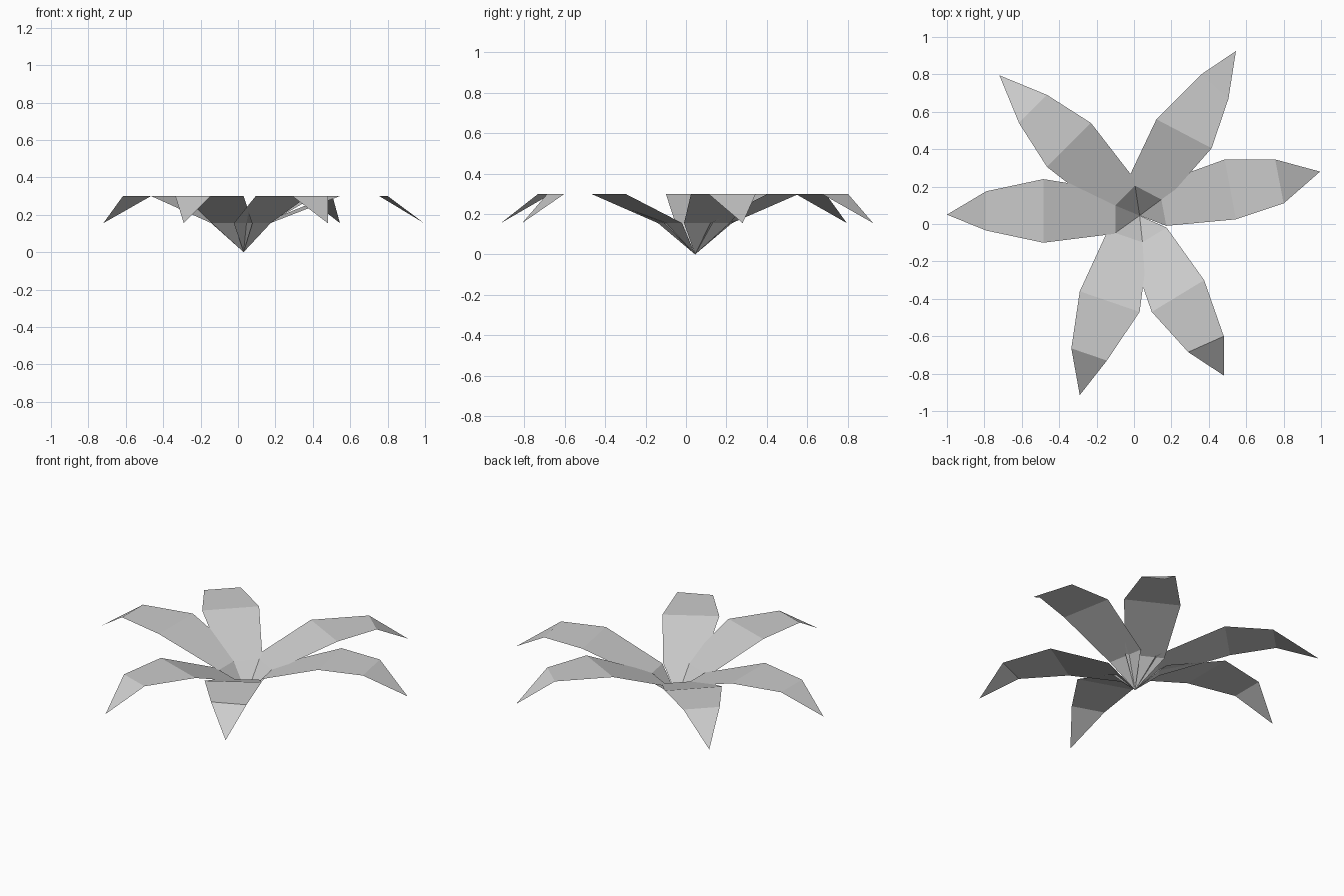
import bpy
import bmesh
from mathutils import Vector

cube = bpy.data.objects.get("Cube")
if cube:
    bpy.data.objects.remove(cube, do_unlink=True)

# Single flat grey
grey = bpy.data.materials.new("leaf_grey")
grey.use_nodes = True
colour = (0.6, 0.6, 0.6, 1)
grey.diffuse_color = colour
grey.node_tree.nodes["Principled BSDF"].inputs["Base Color"].default_value = colour

ROOT = Vector((0.03, 0.045, 0))   # shared point where all leaves meet
BASE_RADIUS, BASE_HALF_WIDTH, BASE_HEIGHT = 0.13, 0.115, 0.155
TOP_HEIGHT, TIP_HEIGHT = 0.3, 0.155


def make_leaf(name, waist, shoulder, tip, shift):
    """Folded strip: root point, base edge, waist edge, shoulder edge, tip.
    Edges are (left, right) as seen looking outward along the leaf."""
    waist_l, waist_r = (Vector((*p, TOP_HEIGHT)) for p in waist)
    shoulder_l, shoulder_r = (Vector((*p, TOP_HEIGHT)) for p in shoulder)
    side = (waist_l - waist_r).normalized()
    outward = Vector((side.y, -side.x, 0))
    base = ROOT + outward * BASE_RADIUS + side * shift
    base.z = BASE_HEIGHT
    base_l = base + side * BASE_HALF_WIDTH
    base_r = base - side * BASE_HALF_WIDTH

    bm = bmesh.new()
    root = bm.verts.new(ROOT)
    rows = [(bm.verts.new(a), bm.verts.new(b)) for a, b in
            ((base_l, base_r), (waist_l, waist_r), (shoulder_l, shoulder_r))]
    end = bm.verts.new((*tip, TIP_HEIGHT))
    bm.faces.new((root, rows[0][1], rows[0][0]))
    for (al, ar), (bl, br) in zip(rows, rows[1:]):
        bm.faces.new((al, ar, br, bl))
    bm.faces.new((*rows[-1], end))
    mesh = bpy.data.meshes.new(name)
    bm.to_mesh(mesh)
    bm.free()
    mesh.materials.append(grey)
    bpy.context.collection.objects.link(bpy.data.objects.new(name, mesh))


# Six irregular leaves around the root
make_leaf("leaf_right", ((-.485, -.1), (-.485, .24)),
          ((-.79, -.035), (-.79, .175)), (-1, .05), -.018)
make_leaf("leaf_back_right", ((-.465, .305), (-.23, .54)),
          ((-.615, .54), (-.465, .69)), (-.72, .795), 0)
make_leaf("leaf_back_left", ((.12, .56), (.415, .405)),
          ((.36, .8), (.505, .67)), (.545, .925), .03)
make_leaf("leaf_left", ((.485, .345), (.545, .025)),
          ((.755, .345), (.8, .11)), (.995, .28), .035)
make_leaf("leaf_front_left", ((.375, -.3), (.095, -.47)),
          ((.48, -.6), (.29, -.685)), (.48, -.81), -.025)
make_leaf("leaf_front_right", ((.03, -.47), (-.29, -.36)),
          ((-.145, -.73), (-.335, -.665)), (-.29, -.915), -.02)
